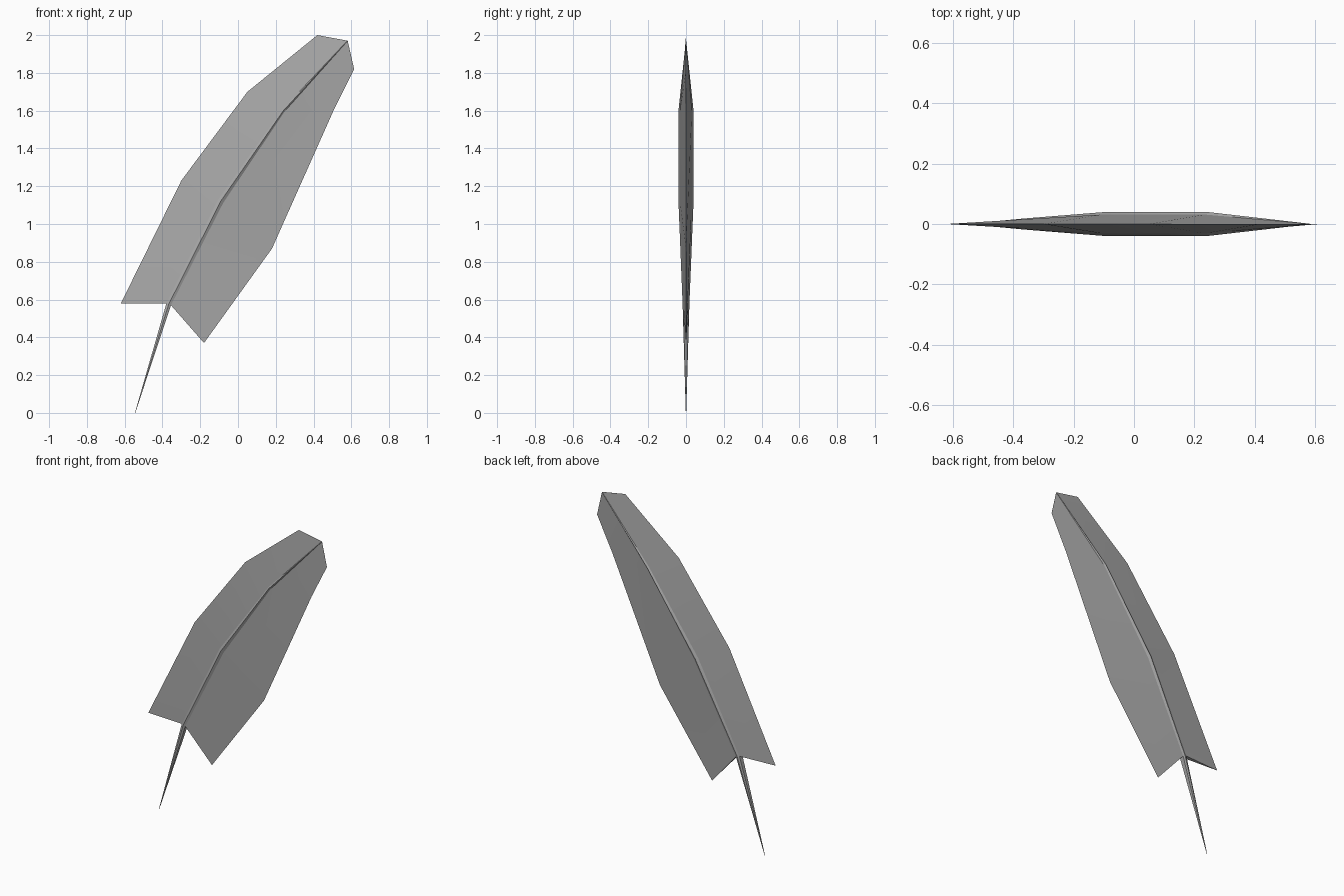
import bpy
import bmesh
from mathutils import Vector

cube = bpy.data.objects.get("Cube")
if cube:
    bpy.data.objects.remove(cube, do_unlink=True)

grey = bpy.data.materials.new("feather grey")
grey.use_nodes = True
GREY = (0.4, 0.4, 0.4, 1)
grey.diffuse_color = GREY
grey.node_tree.nodes["Principled BSDF"].inputs["Base Color"].default_value = GREY

# Shaft stations: x, z, half width, half depth
SHAFT = [(-0.545, 0.0, 0.001, 0.001), (-0.367, 0.575, 0.013, 0.018),
         (-0.092, 1.12, 0.016, 0.04), (0.24, 1.60, 0.008, 0.04),
         (0.58, 1.97, 0.001, 0.001)]
# Vane outer edges, one point per shaft station above the tip
LEFT_EDGE = [(0.18 - 0.36, 0.37), (0.18, 0.87), (0.51, 1.61), (0.615, 1.82)]
RIGHT_EDGE = [(-0.62, 0.58), (-0.30, 1.23), (0.05, 1.70), (0.42, 2.0)]
ROOT = 0.78  # vane depth at the shaft, as a share of the shaft depth


def across(i):
    """Unit vector across the shaft, towards +x, at a station."""
    a, b = SHAFT[max(i - 1, 0)], SHAFT[min(i + 1, len(SHAFT) - 1)]
    return Vector((b[1] - a[1], 0, a[0] - b[0])).normalized()


def loft(name, rings):
    """Skin closed rings of points and cap both ends."""
    bm = bmesh.new()
    loops = [[bm.verts.new(p) for p in ring] for ring in rings]
    for lower, upper in zip(loops, loops[1:]):
        n = len(lower)
        for k in range(n):
            j = (k + 1) % n
            bm.faces.new((lower[k], lower[j], upper[j], upper[k]))
    bm.faces.new(loops[0])
    bm.faces.new(loops[-1])
    bmesh.ops.recalc_face_normals(bm, faces=bm.faces)
    mesh = bpy.data.meshes.new(name)
    bm.to_mesh(mesh)
    bm.free()
    mesh.materials.append(grey)
    obj = bpy.data.objects.new(name, mesh)
    bpy.context.collection.objects.link(obj)
    bpy.ops.object.select_all(action="DESELECT")
    obj.select_set(True)
    bpy.context.view_layer.objects.active = obj
    bpy.ops.object.shade_smooth_by_angle(angle=0.5)


# Six-sided quill, tapering to a point at both ends
quill = []
for i, (x, z, w, d) in enumerate(SHAFT):
    c, side, deep = Vector((x, 0, z)), across(i) * w, Vector((0, d, 0))
    quill.append([c + side * s + deep * t for s, t in
                  ((1, -ROOT), (1, ROOT), (0, 1), (-1, ROOT), (-1, -ROOT), (0, -1))])
loft("quill", quill)

# Wedge-shaped vanes, thick at the quill and sharp at the outer edge
for name, edge, sign in (("left_vane", LEFT_EDGE, 1), ("right_vane", RIGHT_EDGE, -1)):
    rings = []
    for i, (ex, ez) in enumerate(edge, start=1):
        x, z, w, d = SHAFT[i]
        root = Vector((x, 0, z)) + across(i) * w * sign
        deep = Vector((0, d * ROOT, 0))
        rings.append([root - deep, Vector((ex, 0, ez)), root + deep])
    loft(name, rings)
